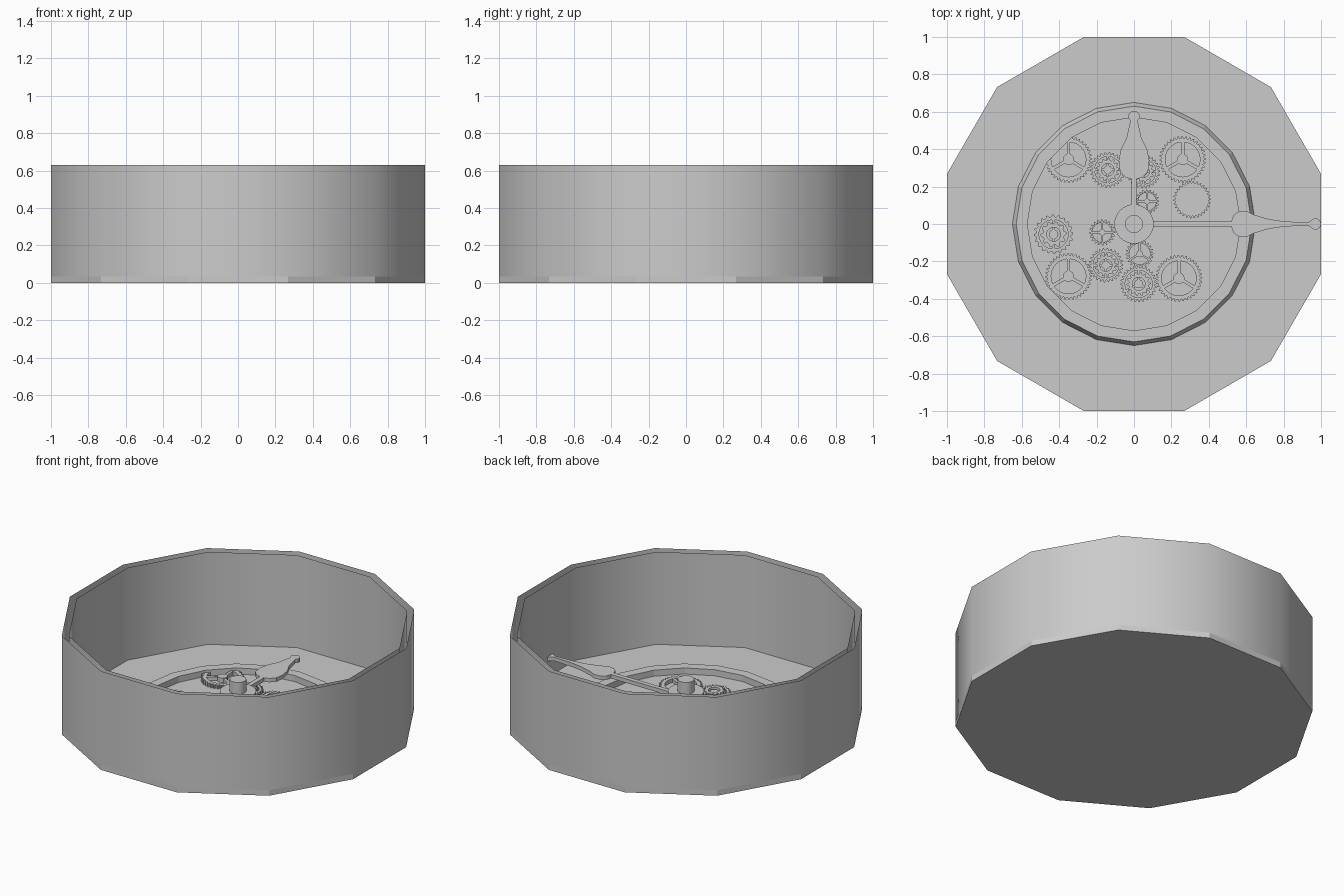
import bpy, bmesh
from math import sin, cos, pi, radians

if "Cube" in bpy.data.objects:
    bpy.data.objects.remove(bpy.data.objects["Cube"])

def finish(bm, name, smooth=None):
    bmesh.ops.recalc_face_normals(bm, faces=bm.faces)
    me = bpy.data.meshes.new(name)
    bm.to_mesh(me)
    bm.free()
    ob = bpy.data.objects.new(name, me)
    bpy.context.collection.objects.link(ob)
    if smooth:
        bpy.ops.object.select_all(action='DESELECT')
        ob.select_set(True)
        bpy.context.view_layer.objects.active = ob
        bpy.ops.object.shade_smooth_by_angle(angle=radians(smooth))
    return ob

def lathe(bm, profile, n, start=0.0, cx=0, cy=0, closed=False, caps=False):
    rings = [[bm.verts.new((cx + r * cos(start + 2 * pi * i / n),
                            cy + r * sin(start + 2 * pi * i / n), z))
              for i in range(n)] for r, z in profile]
    pairs = list(zip(rings, rings[1:])) + ([(rings[-1], rings[0])] if closed else [])
    for a, b in pairs:
        for i in range(n):
            j = (i + 1) % n
            bm.faces.new((a[i], a[j], b[j], b[i]))
    if caps:
        bm.faces.new(rings[0])
        bm.faces.new(rings[-1])

def extrude_outline(bm, pts, z0, z1):
    lo = [bm.verts.new((x, y, z0)) for x, y in pts]
    hi = [bm.verts.new((x, y, z1)) for x, y in pts]
    bm.faces.new(lo)
    bm.faces.new(hi)
    for i in range(len(pts)):
        j = (i + 1) % len(pts)
        bm.faces.new((lo[i], lo[j], hi[j], hi[i]))

# Twelve-sided drum: floor plate and two open wall shells
K = 1 / cos(pi / 12)
A0 = pi / 12
bm = bmesh.new()
lathe(bm, [(K, 0), (K, 0.035)], 12, A0, caps=True)
finish(bm, "floor_plate")
bm = bmesh.new()
lathe(bm, [(K, 0.035), (K, 0.53), (K, 0.63)], 12, A0)
finish(bm, "outer_wall", 40)
bm = bmesh.new()
lathe(bm, [(0.96 * K, 0.035), (0.96 * K, 0.53), (0.96 * K, 0.625)], 12, A0)
finish(bm, "inner_wall", 40)

# Raised dial ring, twenty-sided
bm = bmesh.new()
lathe(bm, [(0.65, 0.036), (0.63, 0.075), (0.57, 0.075), (0.57, 0.036)], 20)
finish(bm, "dial_ring")

# Gears: toothed rim, spokes and hub
def toothed(bm, cx, cy, r, inner, teeth, z0, z1):
    depth = 0.012
    rows = []
    for i in range(teeth * 4):
        a = 2 * pi * i / (teeth * 4)
        ro = r if i % 4 < 2 else r - depth
        rows.append([bm.verts.new((cx + q * cos(a), cy + q * sin(a), z))
                     for q, z in ((ro, z0), (ro, z1), (inner, z1), (inner, z0))])
    for i, a in enumerate(rows):
        b = rows[(i + 1) % len(rows)]
        for k in range(4):
            m = (k + 1) % 4
            bm.faces.new((a[k], b[k], b[m], a[m]))

def gear(name, cx, cy, r, teeth, spokes, stepped=False):
    z0, z1 = 0.036, 0.06
    inner = r * 0.74
    bm = bmesh.new()
    toothed(bm, cx, cy, r, inner, teeth, z0, z1)
    for s in range(spokes):
        a = pi / 2 + 2 * pi * s / spokes
        u, v, w = cos(a), sin(a), r * 0.07
        pts = [(cx + u * d - v * e, cy + v * d + u * e)
               for d, e in ((r * 0.1, -w), (inner * 1.02, -w), (inner * 1.02, w), (r * 0.1, w))]
        extrude_outline(bm, pts, z0, z1 - 0.001)
    lathe(bm, [(r * 0.24, z0), (r * 0.24, z1 + 0.004)], 16, 0, cx, cy, caps=True)
    if stepped:
        toothed(bm, cx, cy, r * 0.66, r * 0.35, max(10, teeth // 2), z0, z1 + 0.012)
    finish(bm, name)

gears = [(-.35, .345, .125, 36, 3, 0), (.26, .345, .125, 36, 3, 0),
         (.24, -.29, .125, 36, 3, 0), (-.35, -.28, .125, 36, 3, 0),
         (-.14, .29, .095, 26, 4, 1), (.05, .28, .09, 26, 4, 1),
         (.07, .12, .065, 20, 4, 0), (-.43, -.055, .105, 20, 2, 1),
         (-.17, -.045, .07, 20, 4, 0), (-.15, -.22, .092, 26, 4, 1),
         (.03, -.16, .075, 22, 3, 0), (.025, -.32, .098, 28, 3, 1)]
for i, (x, y, r, t, s, st) in enumerate(gears):
    gear(f"gear_{i + 1}", x, y, r, t, s, st)

# Solid-faced gear
bm = bmesh.new()
toothed(bm, .31, .13, .1, .085, 30, .036, .06)
lathe(bm, [(.086, .036), (.086, .055)], 24, 0, .31, .13, caps=True)
finish(bm, "plate_gear")

# Hands: mirrored half outlines (distance, half width) ending in a round tip
def hand(name, half, tip, upright, z0, z1):
    r = 0.03
    side = half + [(tip + r * cos(a), r * sin(a))
                   for a in (pi * 0.8, pi * 0.6, pi * 0.4, pi * 0.2)]
    pts = side + [(tip + r, 0)] + [(d, -w) for d, w in reversed(side)]
    if upright:
        pts = [(-w, d) for d, w in pts]
    bm = bmesh.new()
    extrude_outline(bm, pts, z0, z1)
    finish(bm, name)

hand("minute_hand", [(0, .014), (.52, .014), (.53, .045), (.555, .065), (.60, .07),
                     (.64, .05), (.72, .026), (.80, .014), (.93, .008)], .97, False, .14, .165)
hand("hour_hand", [(0, .014), (.24, .014), (.25, .045), (.28, .075), (.34, .082),
                   (.40, .07), (.46, .04), (.54, .022)], .575, True, .165, .19)

# Central hub and pin
bm = bmesh.new()
lathe(bm, [(.05, .036), (.05, .135), (.105, .135), (.105, .195),
           (.048, .195), (.048, .27)], 32, caps=True)
finish(bm, "hub", 35)
